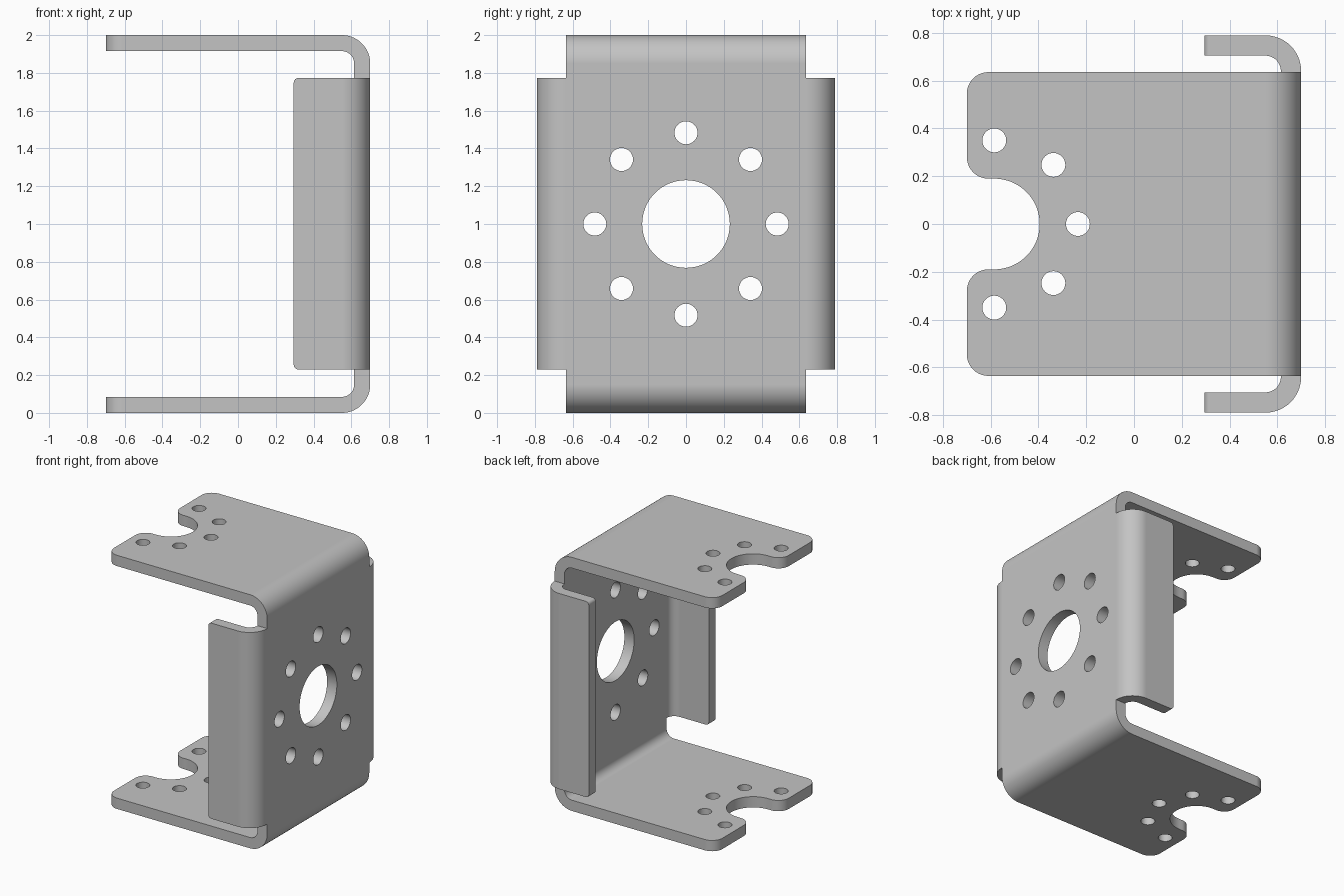
import bpy
import bmesh
from math import sin, cos, radians, pi

if "Cube" in bpy.data.objects:
    bpy.data.objects.remove(bpy.data.objects["Cube"], do_unlink=True)

T = 0.085            # sheet thickness
R = 0.15             # outer bend radius
X = 0.70             # outer face of the web
HALF = 0.636         # half width of the bracket
SIDE = 0.79          # outer face of the side flanges

steel = bpy.data.materials.new("steel grey")
steel.use_nodes = True
GREY = (0.55, 0.55, 0.55, 1)
steel.diffuse_color = GREY
steel.node_tree.nodes["Principled BSDF"].inputs["Base Color"].default_value = GREY


def arc(cx, cy, r, a0, a1, n=16):
    angles = [radians(a0 + (a1 - a0) * i / n) for i in range(n + 1)]
    return [(cx + r * cos(a), cy + r * sin(a)) for a in angles]


def add_prism(bm, pts, lo, hi, place):
    """Extrude a 2D outline from lo to hi; place(u, v, w) maps it to 3D."""
    a = [bm.verts.new(place(u, v, lo)) for u, v in pts]
    b = [bm.verts.new(place(u, v, hi)) for u, v in pts]
    bm.faces.new(a)
    bm.faces.new(b[::-1])
    n = len(pts)
    for i in range(n):
        j = (i + 1) % n
        bm.faces.new((a[j], a[i], b[i], b[j]))


def along_x(u, v, w): return (w, u, v)
def along_y(u, v, w): return (u, w, v)
def along_z(u, v, w): return (u, v, w)


def round_tips(bm, x, axis, radius):
    """Round the sheet corners at the free end x (edges running along axis)."""
    edges = [e for e in bm.edges
             if all(abs(v.co.x - x) < 1e-4 for v in e.verts)
             and abs(e.verts[0].co[axis] - e.verts[1].co[axis]) > 0.01
             and e.calc_length() < 0.1]
    bmesh.ops.bevel(bm, geom=edges, offset=radius, segments=10,
                    profile=0.5, affect='EDGES')


def make_object(name, bm):
    bmesh.ops.recalc_face_normals(bm, faces=bm.faces)
    mesh = bpy.data.meshes.new(name)
    bm.to_mesh(mesh)
    bm.free()
    mesh.materials.append(steel)
    ob = bpy.data.objects.new(name, mesh)
    bpy.context.collection.objects.link(ob)
    return ob


def select_only(ob):
    bpy.ops.object.select_all(action='DESELECT')
    ob.select_set(True)
    bpy.context.view_layer.objects.active = ob


def finish(ob):
    select_only(ob)
    bpy.ops.object.shade_smooth_by_angle(angle=radians(30))
    wn = ob.modifiers.new("even_shading", 'WEIGHTED_NORMAL')
    wn.keep_sharp = True


# Main bracket: web with top and bottom plates, bent from one sheet
c = X - R
profile = ([(-X, 0)] + arc(c, R, R, -90, 0) + arc(c, 2 - R, R, 0, 90)
           + [(-X, 2), (-X, 2 - T)] + arc(c, 2 - R, R - T, 90, 0)
           + arc(c, R, R - T, 0, -90) + [(-X, T)])
bm = bmesh.new()
add_prism(bm, profile, -HALF, HALF, along_y)
round_tips(bm, -X, 2, 0.09)
bracket = make_object("bracket", bm)

# Cutter: notch with flared mouth, plate holes and web holes
bm = bmesh.new()
nx, nr, f = -0.585, 0.19, 0.09
notch = ([(-0.8, -nr - f)] + arc(-X + f, -nr - f, f, 180, 90, 10)
         + arc(nx, 0, nr, -90, 90, 40)
         + arc(-X + f, nr + f, f, 270, 180, 10) + [(-0.8, nr + f)])
add_prism(bm, notch, -0.1, 2.1, along_z)


def circle(cx, cy, r, n):
    return arc(cx, cy, r, 0, 360, n)[:-1]


for i in range(5):
    a = pi / 4 * (i - 2)
    add_prism(bm, circle(nx + 0.35 * cos(a), 0.35 * sin(a), 0.05, 32),
              -0.1, 2.1, along_z)
for i in range(8):
    a = pi / 4 * i
    add_prism(bm, circle(0.483 * cos(a), 1 + 0.483 * sin(a), 0.061, 32),
              0.5, 0.8, along_x)
add_prism(bm, circle(0, 1, 0.232, 64), 0.5, 0.8, along_x)
cutter = make_object("hole_cutter", bm)
cutter.hide_render = True

cut = bracket.modifiers.new("holes", 'BOOLEAN')
cut.operation = 'DIFFERENCE'
cut.solver = 'EXACT'
cut.object = cutter
select_only(bracket)
bpy.ops.object.modifier_apply(modifier=cut.name)
bpy.data.objects.remove(cutter, do_unlink=True)
finish(bracket)

# Side flanges: short returns bent inward from both edges of the web
flange = ([(X, HALF)] + arc(c, SIDE - R, R, 0, 90)
          + [(0.295, SIDE), (0.295, SIDE - T)]
          + arc(c, SIDE - R, R - T, 90, 0) + [(X - T, HALF)])
for name, s in (("front_flange", -1), ("back_flange", 1)):
    bm = bmesh.new()
    add_prism(bm, [(x, s * y) for x, y in flange], 0.23, 1.773, along_z)
    round_tips(bm, 0.295, 1, 0.025)
    finish(make_object(name, bm))
